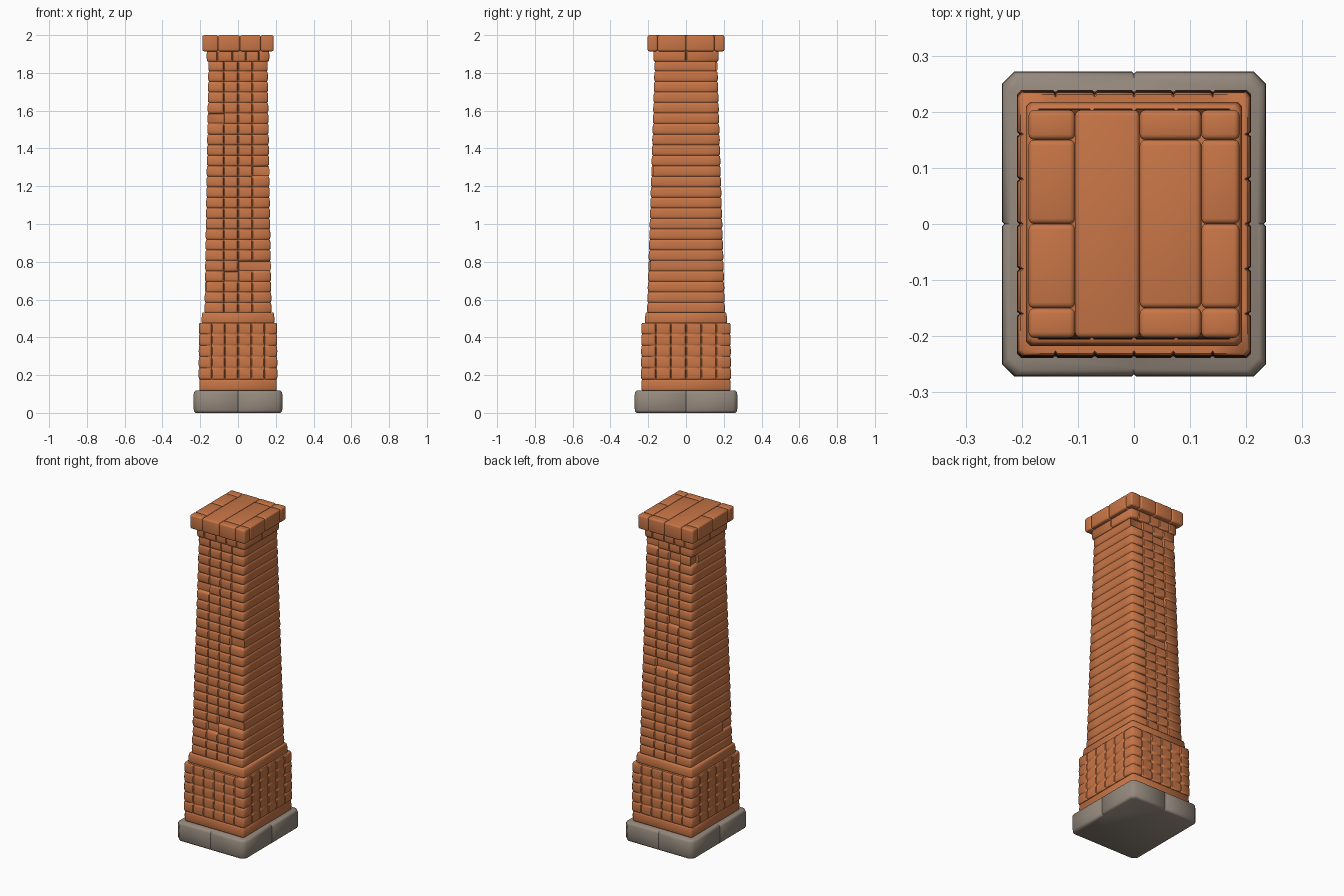
import bpy, bmesh, math, random

if "Cube" in bpy.data.objects:
    bpy.data.objects.remove(bpy.data.objects["Cube"])

rng = random.Random(4)


def material(name, rgb):
    m = bpy.data.materials.new(name)
    m.diffuse_color = (*rgb, 1)
    m.use_nodes = True
    m.node_tree.nodes["Principled BSDF"].inputs["Base Color"].default_value = m.diffuse_color
    return m


BRICK = material("orange brick", (0.58, 0.18, 0.062))
STONE = material("grey stone", (0.30, 0.25, 0.205))


def finish(bm, name, mat, angle=50):
    bmesh.ops.recalc_face_normals(bm, faces=bm.faces)
    me = bpy.data.meshes.new(name)
    bm.to_mesh(me)
    bm.free()
    ob = bpy.data.objects.new(name, me)
    bpy.context.collection.objects.link(ob)
    me.materials.append(mat)
    bpy.ops.object.select_all(action='DESELECT')
    ob.select_set(True)
    bpy.context.view_layer.objects.active = ob
    bpy.ops.object.shade_smooth_by_angle(angle=math.radians(angle))
    return ob


def side(h, joints, groove, chamfer, chips):
    """Points (along, inward depth) of one wall with a notch at each joint."""
    edges = [-h + chamfer] + list(joints) + [h - chamfer]
    pts = []
    for i in range(len(edges) - 1):
        d = chips.get(i, 0)
        a = edges[i] + (0.004 if i else 0)
        b = edges[i + 1] - (0.004 if i < len(joints) else 0)
        pts += [(a, d), (b, d)]
        if i < len(joints):
            pts.append((edges[i + 1], max(groove, d)))
    return pts


def outline(hx, hy, xj, yj, gx, gy, chamfer, chips):
    p = [(u, -hy + d) for u, d in side(hx, xj, gx, chamfer, chips[0])]
    p += [(hx - d, u) for u, d in side(hy, yj, gy, chamfer, chips[1])]
    p += [(-u, hy - d) for u, d in side(hx, xj, gx, chamfer, chips[2])]
    p += [(-hx + d, -u) for u, d in side(hy, yj, gy, chamfer, chips[3])]
    return p


def masonry(name, mat, z0, z1, rows, low, high, xj=(), yj=(), gx=0.005, gy=0.005,
            inset=0.006, edge=0.012, chamfer=0.008, chip_rate=0.0):
    """Stack of pillowed brick courses as one closed skin."""
    bm = bmesh.new()
    rings = []
    dz = (z1 - z0) / rows

    def ring(z, i, chips):
        t = (z - z0) / (z1 - z0)
        hx, hy = (a + (b - a) * t - i for a, b in zip(low, high))
        rings.append([bm.verts.new((x, y, z)) for x, y in
                      outline(hx, hy, xj, yj, gx, gy, chamfer, chips)])

    none = [{}, {}, {}, {}]
    for r in range(rows):
        z = z0 + r * dz
        # a few worn bricks set back from the face
        chips = [{i: 0.013 for i in range(len(j) + 1)
                  if rng.random() < chip_rate and not (j is yj and i == 1)}
                 for j in (xj, yj, xj, yj)]
        ring(z, inset, none)
        ring(z + edge * 0.35, inset * 0.4, chips)
        ring(z + edge, 0.0008, chips)
        ring(z + dz / 2, 0, chips)
        ring(z + dz - edge, 0.0008, chips)
        ring(z + dz - edge * 0.35, inset * 0.4, chips)
    ring(z1, inset, none)
    n = len(rings[0])
    for a, b in zip(rings, rings[1:]):
        for i in range(n):
            k = (i + 1) % n
            bm.faces.new((a[i], a[k], b[k], b[i]))
    bm.faces.new(rings[0][::-1])
    bm.faces.new(rings[-1])
    return finish(bm, name, mat)


# stone footing
masonry("stone_footing", STONE, 0, 0.118, 1, (0.235, 0.272), (0.235, 0.272),
        xj=(0,), yj=(0,), gx=0.004, gy=0.004, inset=0.012, edge=0.014, chamfer=0.022)

# wide brick plinth with a plain bottom course
masonry("plinth_bottom_course", BRICK, 0.115, 0.18, 1, (0.205, 0.236), (0.205, 0.236))
masonry("brick_plinth", BRICK, 0.178, 0.477, 5, (0.209, 0.239), (0.207, 0.236),
        xj=(-0.14, -0.07, 0, 0.07, 0.14), yj=(-0.16, -0.08, 0, 0.08, 0.16),
        inset=0.005)

# stepped ledge above the plinth
masonry("plinth_ledge", BRICK, 0.472, 0.532, 1, (0.194, 0.219), (0.191, 0.215))

# tapering shaft
masonry("brick_shaft", BRICK, 0.528, 1.865, 24, (0.178, 0.207), (0.157, 0.166),
        xj=(-0.075, 0, 0.075), yj=(-0.11, 0.11), gx=0.006, gy=0.0,
        chip_rate=0.035)

# collar under the cap
masonry("neck_course", BRICK, 1.86, 1.92, 1, (0.166, 0.173), (0.166, 0.173),
        xj=(-0.11, -0.03, 0.04, 0.11), yj=(0,))

# cap made of rounded bricks lying side by side
X = [-0.188, -0.105, 0.01, 0.12, 0.188]
Y = 0.203
breaks = [(-0.15, 0, 0.15), (), (-0.15, 0.15), (-0.15, 0, 0.15)]
bm = bmesh.new()
for x0, x1, cuts in zip(X, X[1:], breaks):
    ys = [-Y, *cuts, Y]
    for y0, y1 in zip(ys, ys[1:]):
        vs = bmesh.ops.create_cube(bm, size=1)["verts"]
        for v in vs:
            v.co.x = x0 if v.co.x < 0 else x1
            v.co.y = y0 if v.co.y < 0 else y1
            v.co.z = 1.914 if v.co.z < 0 else 2.0
        es = list({e for v in vs for e in v.link_edges})
        bmesh.ops.bevel(bm, geom=es, offset=0.01, segments=3, profile=0.5,
                        affect='EDGES', clamp_overlap=True)
# drop the touching faces hidden between bricks
hidden = [f for f in bm.faces if abs(f.normal.z) < 0.01
          and max(abs(f.normal.x), abs(f.normal.y)) > 0.99
          and abs(f.calc_center_median().x) < 0.187
          and abs(f.calc_center_median().y) < 0.202]
bmesh.ops.delete(bm, geom=hidden, context='FACES')
finish(bm, "brick_cap", BRICK)
